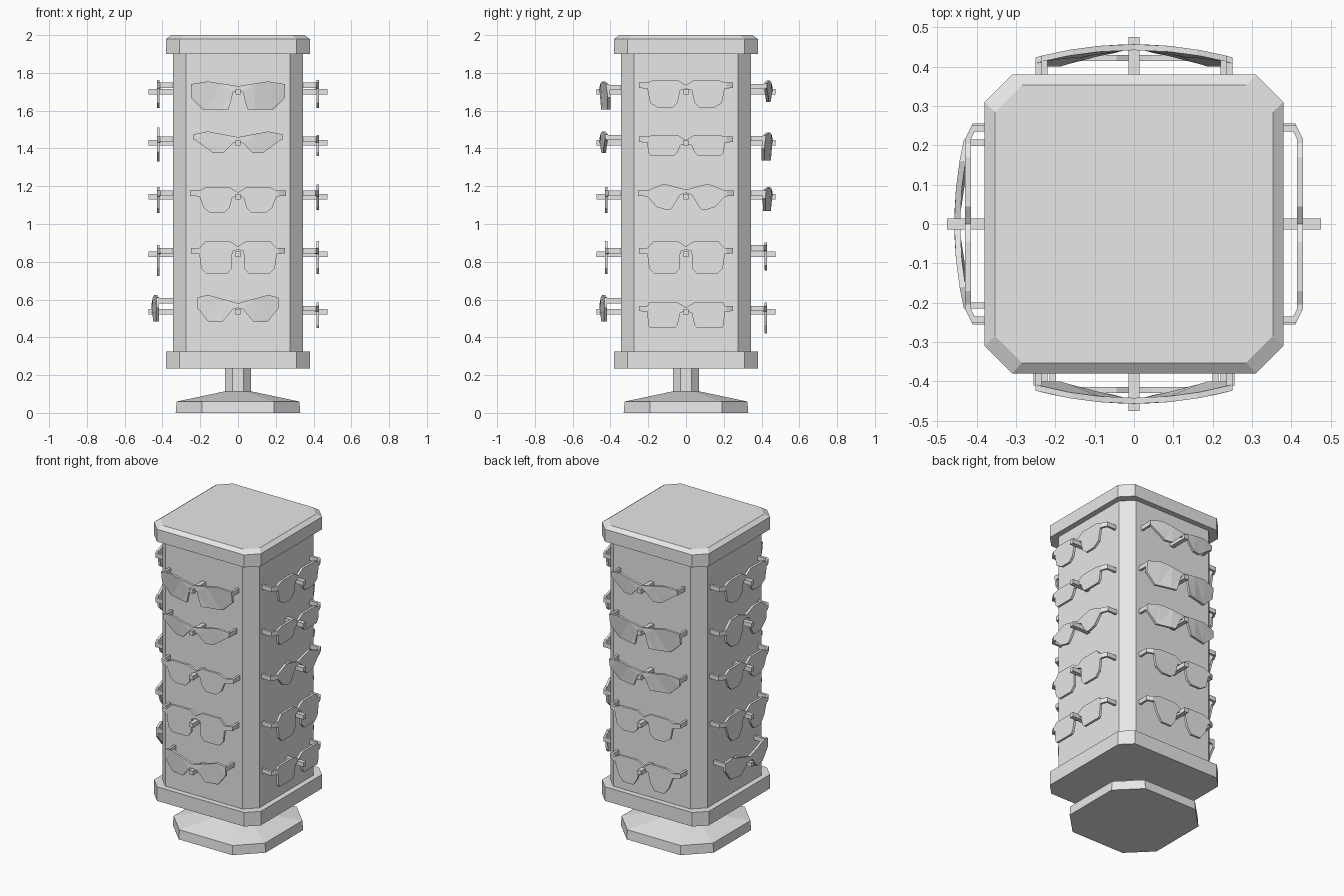
import bpy
import bmesh
import math
from mathutils import Matrix, Vector

cube = bpy.data.objects.get("Cube")
if cube:
    bpy.data.objects.remove(cube, do_unlink=True)

GREY = (0.8, 0.8, 0.8, 1.0)
grey = bpy.data.materials.new("light_grey")
grey.use_nodes = True
grey.diffuse_color = GREY
grey.node_tree.nodes["Principled BSDF"].inputs["Base Color"].default_value = GREY


def finish(bm, name, turn=0.0):
    """Turn the bmesh into a flat shaded object, rotated about z."""
    bmesh.ops.recalc_face_normals(bm, faces=bm.faces)
    bmesh.ops.transform(bm, matrix=Matrix.Rotation(turn, 4, "Z"), verts=bm.verts)
    mesh = bpy.data.meshes.new(name)
    bm.to_mesh(mesh)
    bm.free()
    mesh.materials.append(grey)
    obj = bpy.data.objects.new(name, mesh)
    bpy.context.collection.objects.link(obj)
    return obj


def loft(name, rings):
    """Stack of chamfered squares, each (half width, chamfer, height)."""
    bm = bmesh.new()
    loops = []
    for half, chamfer, z in rings:
        c = half - chamfer
        corner = [(half, -c), (half, c)]
        loop = []
        for k in range(4):
            spin = Matrix.Rotation(k * math.pi / 2, 3, "Z")
            loop += [bm.verts.new(spin @ Vector((x, y, z))) for x, y in corner]
        loops.append(loop)
    for low, high in zip(loops, loops[1:]):
        for i in range(len(low)):
            j = (i + 1) % len(low)
            bm.faces.new((low[i], low[j], high[j], high[i]))
    bm.faces.new(loops[0][::-1])
    bm.faces.new(loops[-1])
    return finish(bm, name)


def add_box(bm, low, high):
    """Axis aligned box between two corners."""
    low, high = Vector(low), Vector(high)
    size = Matrix.Diagonal((high - low).to_4d())
    size[3][3] = 1
    bmesh.ops.create_cube(bm, size=1, matrix=Matrix.Translation((low + high) / 2) @ size)


def rim(top, bottom, brow=(0.045, 0.17), floor=(0.075, 0.145), side=0.205,
        cheek=0.18, jaw=0.045, curve=0.028, tab=0.032, reach=0.25):
    """Half outline of a flat pair with two lenses and hinge tabs."""
    half = [(0, top - 0.028), (brow[0], top), (brow[1], top), (side, tab),
            (reach, tab), (reach, tab - 0.028), (side, tab - 0.031),
            (cheek, bottom + curve), (floor[1], bottom), (floor[0], bottom),
            (jaw, bottom + curve), (0.03, top - 0.055), (0, top - 0.045)]
    return dict(half=half, wrap=False, tab=tab, reach=reach)


def shield(top, bottom, dip, edge, floor, reach=0.25, brow=0.16):
    """Half outline of a wraparound pair."""
    half = [(0, dip), (brow, top), (reach, top - 0.015), (reach, edge),
            (floor[1], bottom), (floor[0], bottom),
            (0.025, dip - 0.03), (0, dip - 0.025)]
    return dict(half=half, wrap=True, tab=top - 0.018, reach=reach)


def depth(u, z, wrap):
    """Distance of the front surface from the stand's axis."""
    u = abs(u)
    if wrap:
        return 0.457 - 0.53 * u * u + 1.3 * min(z, 0) * u
    return 0.43 - 0.5 * max(0, u - 0.215)


def glasses(name, style, height, turn):
    """One pair: bent lens plate plus two short temples."""
    half, wrap = style["half"], style["wrap"]
    outline = half + [(-u, z) for u, z in half[-2:0:-1]]
    bm = bmesh.new()
    bm.faces.new([bm.verts.new((u, 0, z)) for u, z in outline])
    for cut in ((0, 0.09, 0.17) if wrap else (0.215,)):
        for sign in ((1, -1) if cut else (1,)):
            bmesh.ops.bisect_plane(bm, geom=bm.verts[:] + bm.edges[:] + bm.faces[:],
                                   plane_co=(sign * cut, 0, 0), plane_no=(1, 0, 0))
    for v in bm.verts:
        v.co.y = -depth(v.co.x, v.co.z, wrap)
    if wrap:
        bmesh.ops.triangulate(bm, faces=bm.faces[:])
    grown = bmesh.ops.extrude_face_region(bm, geom=bm.faces[:], use_keep_orig=True)
    back = [g for g in grown["geom"] if isinstance(g, bmesh.types.BMVert)]
    bmesh.ops.translate(bm, verts=back, vec=(0, 0.015, 0))
    bmesh.ops.recalc_face_normals(bm, faces=bm.faces)

    # Temples run back into the column
    reach, tab = style["reach"], style["tab"]
    tip = depth(reach, tab, wrap) - 0.005
    for sign in (1, -1):
        ends = sorted((sign * reach, sign * (reach - 0.015)))
        add_box(bm, (ends[0], -tip, tab - 0.028), (ends[1], -0.34, tab))
    bmesh.ops.translate(bm, verts=bm.verts, vec=(0, 0, height))
    finish(bm, name, turn)


# Stand
loft("base", [(0.33, 0.14, 0), (0.325, 0.135, 0.06), (0.075, 0.044, 0.113)])
loft("post", [(0.07, 0.041, 0.1), (0.07, 0.041, 0.24)])
loft("lower_plate", [(0.38, 0.07, 0.235), (0.38, 0.07, 0.325)])
loft("column", [(0.345, 0.07, 0.32), (0.345, 0.07, 1.91)])
loft("top_cap", [(0.38, 0.07, 1.9), (0.38, 0.07, 1.98), (0.353, 0.068, 2)])

# Eyewear styles
pilot = rim(top=0.05, bottom=-0.088, reach=0.255)
soft = rim(top=0.063, bottom=-0.087, tab=0.048, cheek=0.19)
small = rim(top=0.042, bottom=-0.07, cheek=0.2, curve=0.02, floor=(0.065, 0.185))
upswept = rim(top=0.065, bottom=-0.07, brow=(0.105, 0.125), floor=(0.085, 0.105),
              cheek=0.155, curve=0.015, jaw=0.07, reach=0.255)
large = rim(top=0.07, bottom=-0.105, cheek=0.195, curve=0.03, jaw=0.033, floor=(0.06, 0.165))
oblong = rim(top=0.05, bottom=-0.085, brow=(0.045, 0.195), cheek=0.2, curve=0.015,
             floor=(0.06, 0.19))
rounded = rim(top=0.08, bottom=-0.1, brow=(0.075, 0.15), cheek=0.2, curve=0.05)
drop = rim(top=0.05, bottom=-0.115, curve=0.045)
sport = shield(top=0.055, bottom=-0.095, dip=0.03, edge=-0.03, floor=(0.05, 0.185))
slim = shield(top=0.06, bottom=-0.055, dip=0.03, edge=0.02, floor=(0.08, 0.13), reach=0.235)
curved = shield(top=0.09, bottom=-0.05, dip=0.045, edge=0.02, floor=(0.08, 0.16), reach=0.215)
visor = shield(top=0.05, bottom=-0.075, dip=0.03, edge=-0.01, floor=(0.06, 0.18))

heights = (1.7, 1.43, 1.145, 0.84, 0.535)
sides = {
    "front": (sport, slim, pilot, large, curved),
    "left": (soft, small, upswept, large, oblong),
    "back": (slim, sport, visor, soft, drop),
    "right": (soft, rounded, pilot, drop, curved),
}

# Pegs and eyewear on each face of the column
for quarter, (side, styles) in enumerate(sides.items()):
    angle = quarter * math.pi / 2
    for row, (style, height) in enumerate(zip(styles, heights), start=1):
        bm = bmesh.new()
        add_box(bm, (-0.014, -0.475, height - 0.014), (0.014, -0.34, height + 0.014))
        finish(bm, f"{side}_peg_{row}", angle)
        glasses(f"{side}_glasses_{row}", style, height, angle)
